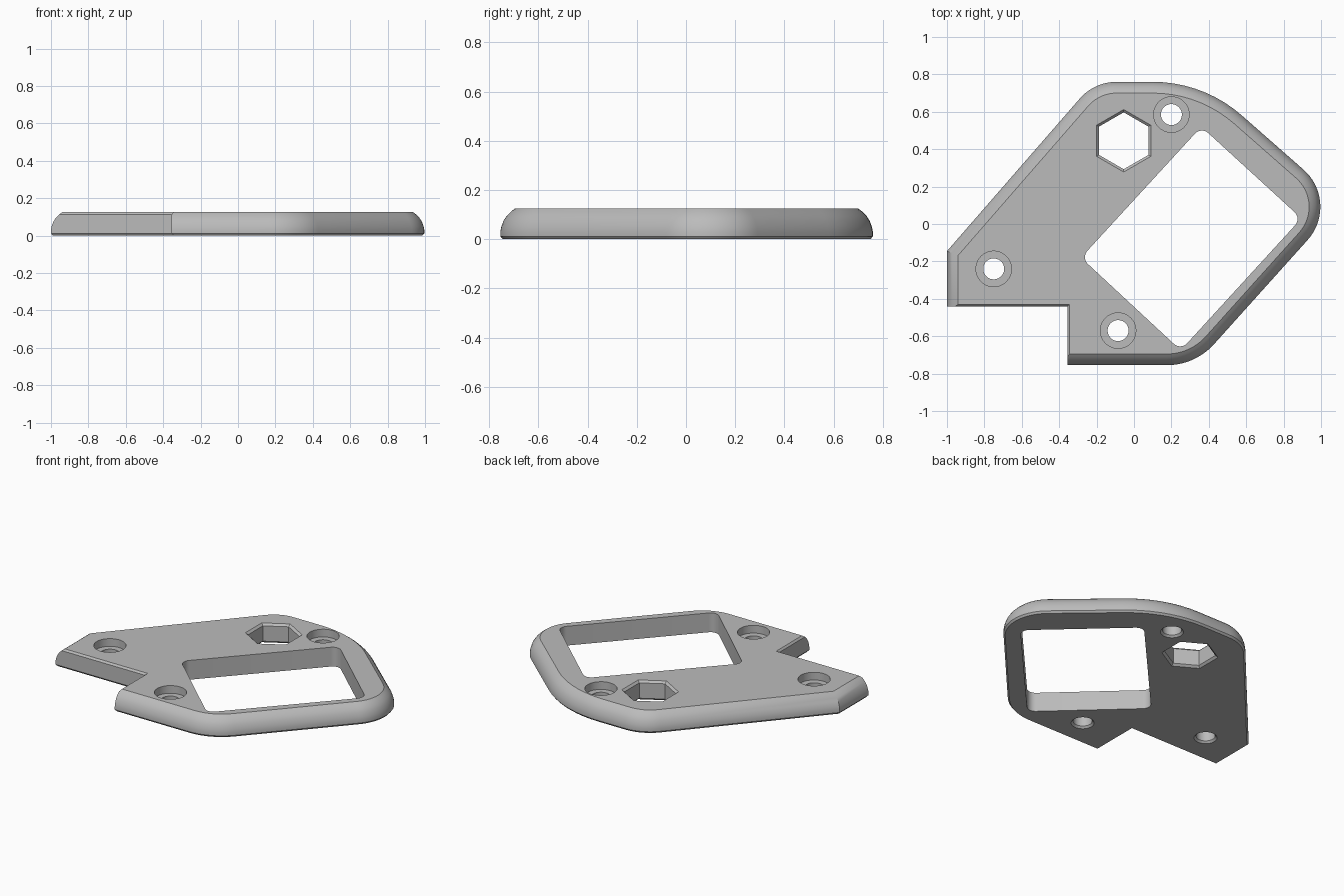
import bpy, bmesh
from math import cos, sin, pi, acos, tan, ceil
from mathutils import Vector

cube = bpy.data.objects.get("Cube")
if cube:
    bpy.data.objects.remove(cube, do_unlink=True)

HEIGHT = 0.125


def rounded(corners, step=0.09):
    """Counter-clockwise outline from (x, y, fillet radius) corners."""
    pts = []
    n = len(corners)
    for i, (x, y, r) in enumerate(corners):
        p = Vector((x, y))
        if r == 0:
            pts.append(p)
            continue
        a = (Vector(corners[i - 1][:2]) - p).normalized()
        b = (Vector(corners[(i + 1) % n][:2]) - p).normalized()
        turn = pi - acos(a.dot(b))
        start = p + a * r * tan(turn / 2)
        inward = Vector((a.y, -a.x))
        count = max(4, ceil(turn / step))
        for k in range(count + 1):
            t = turn * k / count
            pts.append(start + inward * r * (1 - cos(t)) - a * r * sin(t))
    return pts


def inset(pts, amounts):
    """Move each edge inward by its own amount and mitre the corners."""
    n = len(pts)
    normals = []
    for i in range(n):
        d = (pts[(i + 1) % n] - pts[i]).normalized()
        normals.append(Vector((-d.y, d.x)))
    out = []
    for i in range(n):
        n1, n2, a, b = normals[i - 1], normals[i], amounts[i - 1], amounts[i]
        det = n1.x * n2.y - n1.y * n2.x
        move = Vector((a * n2.y - b * n1.y, n1.x * b - n2.x * a)) / det
        out.append(pts[i] + move)
    return out


def circle(cx, cy, r, sides, turn=0.0):
    return [Vector((cx + r * cos(turn + 2 * pi * k / sides),
                    cy + r * sin(turn + 2 * pi * k / sides))) for k in range(sides)]


bm = bmesh.new()
bottom_edges, top_edges = [], []


def loft(levels):
    """Wall through (z, outline) levels; remember its two end loops."""
    rings = [[bm.verts.new((p.x, p.y, z)) for p in pts] for z, pts in levels]
    n = len(rings[0])
    for low, high in zip(rings, rings[1:]):
        for i in range(n):
            j = (i + 1) % n
            bm.faces.new((low[i], low[j], high[j], high[i]))
    for ring, store in ((rings[0], bottom_edges), (rings[-1], top_edges)):
        store.extend(bm.edges.get((ring[i], ring[(i + 1) % n])) for i in range(n))


# Outer wall: rounded rim, except for the two notch edges (the first two)
outline = rounded([
    (-1, -0.44, 0), (-0.355, -0.44, 0), (-0.355, -0.755, 0),
    (0.327, -0.755, 0.34), (1.1075, 0.114, 0.265), (0.372, 0.76, 0.72),
    (-0.212, 0.76, 0.26), (-1, -0.145, 0)])
rim = [(0, 0.01, 0.01), (0.012, 0, 0), (0.03, 0, 0), (0.05, 0.004, 0),
       (0.075, 0.013, 0), (0.095, 0.026, 0), (0.113, 0.044, 0),
       (HEIGHT, 0.06, 0.01)]
loft([(z, inset(outline, [edge] * 2 + [soft] * (len(outline) - 2)))
      for z, soft, edge in rim])

# Large tilted window
window = rounded([(0.36, 0.52, 0.05), (-0.283, -0.18, 0.05),
                  (0.25, -0.675, 0.05), (0.895, 0.03, 0.05)], 0.2)
loft([(0, window), (HEIGHT, window)])

# Chamfered hexagonal hole
loft([(z, circle(-0.055, 0.445, r, 6, pi / 6)) for z, r in
      ((0, 0.167), (0.013, 0.152), (0.112, 0.152), (HEIGHT, 0.167))])

# Counterbored screw holes
for cx, cy in ((-0.75, -0.24), (0.2, 0.585), (-0.085, -0.57)):
    loft([(z, circle(cx, cy, r, 40)) for z, r in
          ((0, 0.068), (0.012, 0.056), (0.075, 0.056), (0.075, 0.095), (HEIGHT, 0.095))])

# Flat top and bottom around all openings
for edges, up in ((bottom_edges, -1), (top_edges, 1)):
    bmesh.ops.triangle_fill(bm, use_beauty=True, edges=edges, normal=(0, 0, up))
bmesh.ops.recalc_face_normals(bm, faces=bm.faces[:])

mesh = bpy.data.meshes.new("mounting_plate")
bm.to_mesh(mesh)
bm.free()
plate = bpy.data.objects.new("mounting_plate", mesh)
bpy.context.collection.objects.link(plate)

grey = bpy.data.materials.new("light_grey")
grey.use_nodes = True
colour = (0.5, 0.5, 0.5, 1)
grey.diffuse_color = colour
grey.node_tree.nodes["Principled BSDF"].inputs["Base Color"].default_value = colour
mesh.materials.append(grey)

bpy.ops.object.select_all(action='DESELECT')
plate.select_set(True)
bpy.context.view_layer.objects.active = plate
bpy.ops.object.shade_smooth_by_angle(angle=pi / 6)
